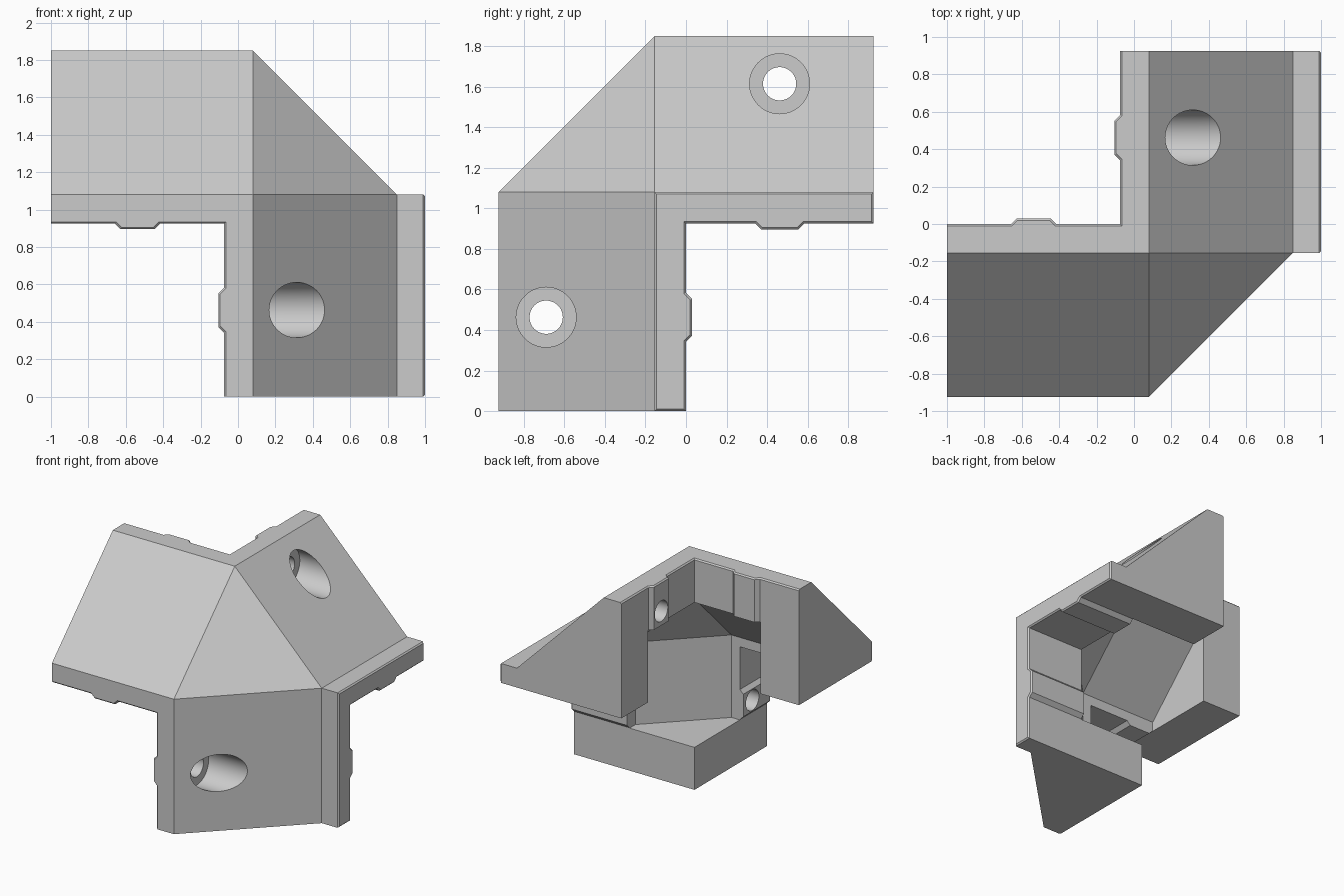
import bpy, bmesh, math
from itertools import product
from mathutils import Vector, Matrix

if "Cube" in bpy.data.objects:
    bpy.data.objects.remove(bpy.data.objects["Cube"])

END, REACH, LIP, BUMP = -1.08, 0.77, -0.155, 0.03

# Bracket axes run outward from the inner corner of the three arms
def place(p):
    return Vector((p[0] + 0.08, -p[1] - 0.155, p[2] + 1.08))

def make(name, bm):
    for v in bm.verts:
        v.co = place(v.co)
    # Keep every solid facing outward
    bm.normal_update()
    bmesh.ops.recalc_face_normals(bm, faces=bm.faces)
    if bm.calc_volume(signed=True) < 0:
        bmesh.ops.reverse_faces(bm, faces=bm.faces)
    mesh = bpy.data.meshes.new(name)
    bm.to_mesh(mesh)
    bm.free()
    obj = bpy.data.objects.new(name, mesh)
    bpy.context.collection.objects.link(obj)
    return obj

def block(low, high):
    low, high = Vector(low), Vector(high)
    bm = bmesh.new()
    bmesh.ops.create_cube(bm, size=1)
    for v in bm.verts:
        v.co = (low + high) / 2 + v.co * (high - low)
    return bm

# Chamfered corner: three sloping faces and a triangle between them
def corner(name, size, low, shift=0):
    bm = block([low + shift] * 3, [size + shift] * 3)
    for normal in product((0, 1), repeat=3):
        if sum(normal) < 2:
            continue
        point = Vector(normal) * size / sum(normal) + Vector([shift] * 3)
        bmesh.ops.bisect_plane(bm, geom=bm.verts[:] + bm.edges[:] + bm.faces[:], dist=1e-5,
                               plane_co=point, plane_no=Vector(normal), clear_outer=True)
        bmesh.ops.holes_fill(bm, edges=[e for e in bm.edges if e.is_boundary], sides=0)
    bmesh.ops.remove_doubles(bm, verts=bm.verts, dist=1e-4)
    return make(name, bm)

# Notch between two arms, with a locating rib on each wall
def notch(axis):
    rib = [(-0.497, LIP), (-0.527, LIP - BUMP), (-0.707, LIP - BUMP), (-0.737, LIP)]
    outline = [(-2, -2), (-2, LIP)] + rib[::-1] + [(LIP, LIP)]
    outline += [(b, a) for a, b in rib] + [(LIP, -2)]
    bm = bmesh.new()
    rings = []
    for depth in (-2, 2):
        ring = []
        for a, b in outline:
            p = [a, b]
            p.insert(axis, depth)
            ring.append(bm.verts.new(p))
        bm.faces.new(ring)
        rings.append(ring)
    near, far = rings
    for i in range(len(near)):
        bm.faces.new((near[i - 1], near[i], far[i], far[i - 1]))
    return make("notch_cutter", bm)

# Round cutter along the side to side axis
def bore(radius, start, stop, b, c):
    bm = bmesh.new()
    turn = Matrix.Translation(((start + stop) / 2, b, c)) @ Matrix.Rotation(math.pi / 2, 4, "Y")
    bmesh.ops.create_cone(bm, cap_ends=True, segments=64, radius1=radius, radius2=radius,
                          depth=stop - start, matrix=turn)
    return make("bore_cutter", bm)

bracket = corner("corner_bracket", REACH, END)
flange = make("side_flange", block((-0.3, END, END), (0.92, 0, 0)))
steps = [("UNION", flange)]
steps += [("DIFFERENCE", notch(axis)) for axis in range(3)]
steps.append(("DIFFERENCE", corner("hollow_cutter", 0.5, -0.66, -0.08)))

# Screw holes with wide counterbores in the rear and lower arms
for b, c in ((-0.617, 0.535), (0.535, -0.617)):
    steps.append(("DIFFERENCE", bore(0.148, 0.04, 1.5, b, c)))
    steps.append(("DIFFERENCE", bore(0.082, -0.6, 0.3, b, c)))

# Apply one cut at a time
for kind, tool in steps:
    mod = bracket.modifiers.new("cut", "BOOLEAN")
    mod.operation, mod.solver, mod.object = kind, "EXACT", tool
    bpy.context.view_layer.update()
    result = bpy.data.meshes.new_from_object(
        bracket.evaluated_get(bpy.context.evaluated_depsgraph_get()))
    bracket.modifiers.clear()
    bpy.data.objects.remove(tool)
    bm = bmesh.new()
    bm.from_mesh(result)
    bmesh.ops.remove_doubles(bm, verts=bm.verts, dist=0.0002)
    bmesh.ops.dissolve_limit(bm, angle_limit=0.005, verts=bm.verts, edges=bm.edges)
    bm.to_mesh(result)
    bm.free()
    bracket.data = result

# Fine chamfer along the outer rims
def on_rim(edge):
    ends = [v.co for v in edge.verts]
    if all(p.x > 0.995 for p in ends):
        return True
    front = all(p.y < -0.92 for p in ends)
    top = all(p.z > 1.845 for p in ends)
    low = all(0.88 < p.z < 0.94 for p in ends)
    inner = all(-0.12 < p.x < -0.06 for p in ends)
    back = all(-0.02 < p.y < 0.04 for p in ends)
    return (front and (low or inner)) or (top and (back or inner))

bm = bmesh.new()
bm.from_mesh(bracket.data)
bmesh.ops.bevel(bm, geom=[e for e in bm.edges if on_rim(e)], offset=0.01,
                segments=1, affect="EDGES", clamp_overlap=True)
bm.to_mesh(bracket.data)
bm.free()

# Single plain grey
grey = bpy.data.materials.new("light_grey")
grey.use_nodes = True
colour = (0.6, 0.6, 0.6, 1)
grey.diffuse_color = colour
grey.node_tree.nodes["Principled BSDF"].inputs["Base Color"].default_value = colour
bracket.data.materials.clear()
bracket.data.materials.append(grey)
for poly in bracket.data.polygons:
    poly.material_index = 0

bpy.ops.object.select_all(action="DESELECT")
bracket.select_set(True)
bpy.context.view_layer.objects.active = bracket
bpy.ops.object.shade_smooth_by_angle(angle=math.radians(25))
